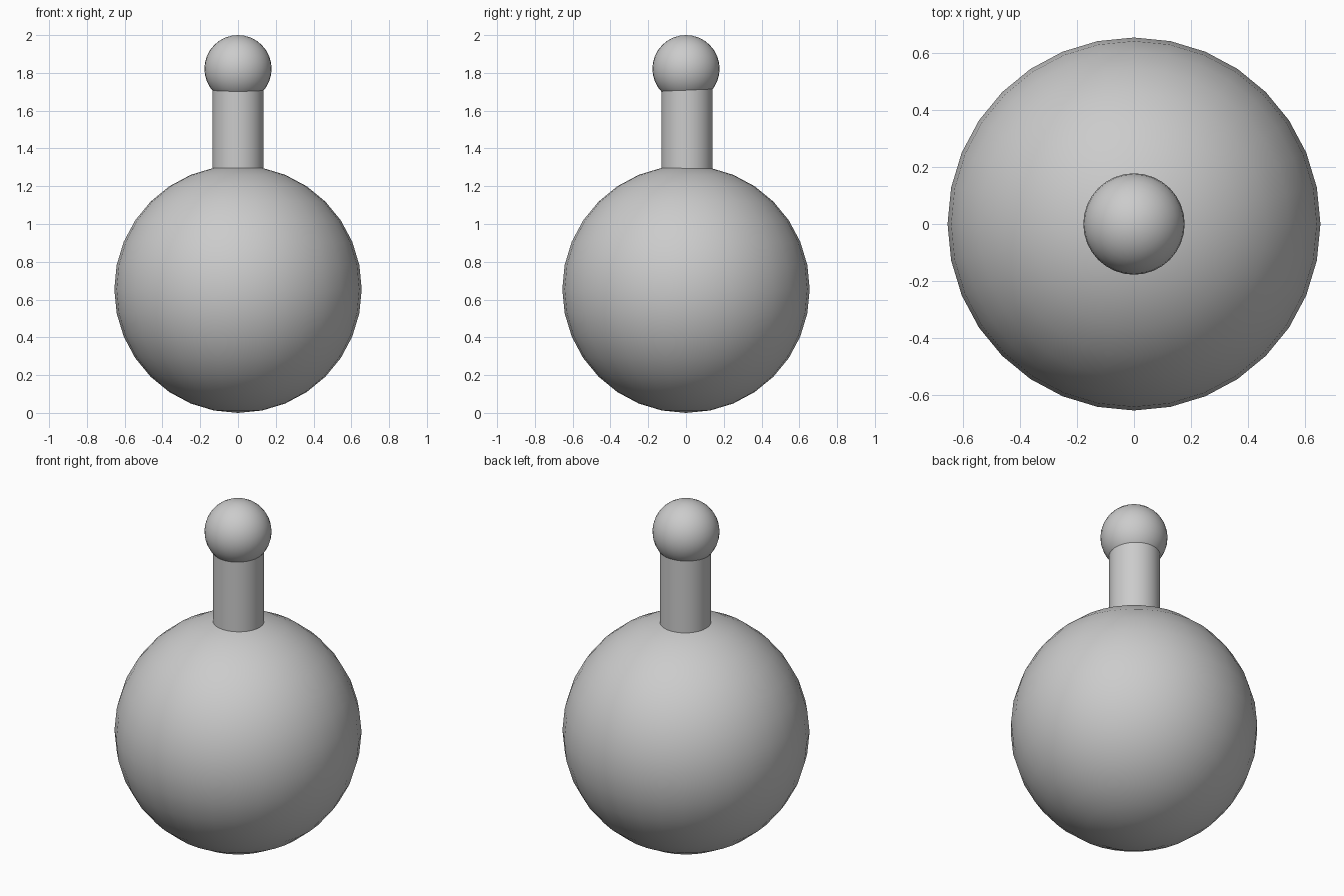
import bpy
import math

if "Cube" in bpy.data.objects:
    bpy.data.objects.remove(bpy.data.objects["Cube"], do_unlink=True)

# One plain grey for every part
grey = bpy.data.materials.new("plain_grey")
grey.use_nodes = True
colour = (0.6, 0.6, 0.6, 1)
grey.diffuse_color = colour
grey.node_tree.nodes["Principled BSDF"].inputs["Base Color"].default_value = colour


def finish(name):
    part = bpy.context.object
    part.name = name
    part.data.materials.append(grey)
    bpy.ops.object.shade_smooth_by_angle(angle=math.radians(35))


def ball(name, radius, z):
    bpy.ops.mesh.primitive_uv_sphere_add(segments=32, ring_count=16, radius=radius, location=(0, 0, z))
    finish(name)


# Round body
body_radius = 0.655
ball("body", body_radius, body_radius)

# Straight neck, sunk into the body and the stopper
neck_bottom, neck_top = 1.2, 1.78
bpy.ops.mesh.primitive_cylinder_add(
    vertices=32, radius=0.136, depth=neck_top - neck_bottom,
    location=(0, 0.005, (neck_bottom + neck_top) / 2))
finish("neck")

# Ball stopper
stopper_radius = 0.178
ball("stopper", stopper_radius, 2 - stopper_radius)
